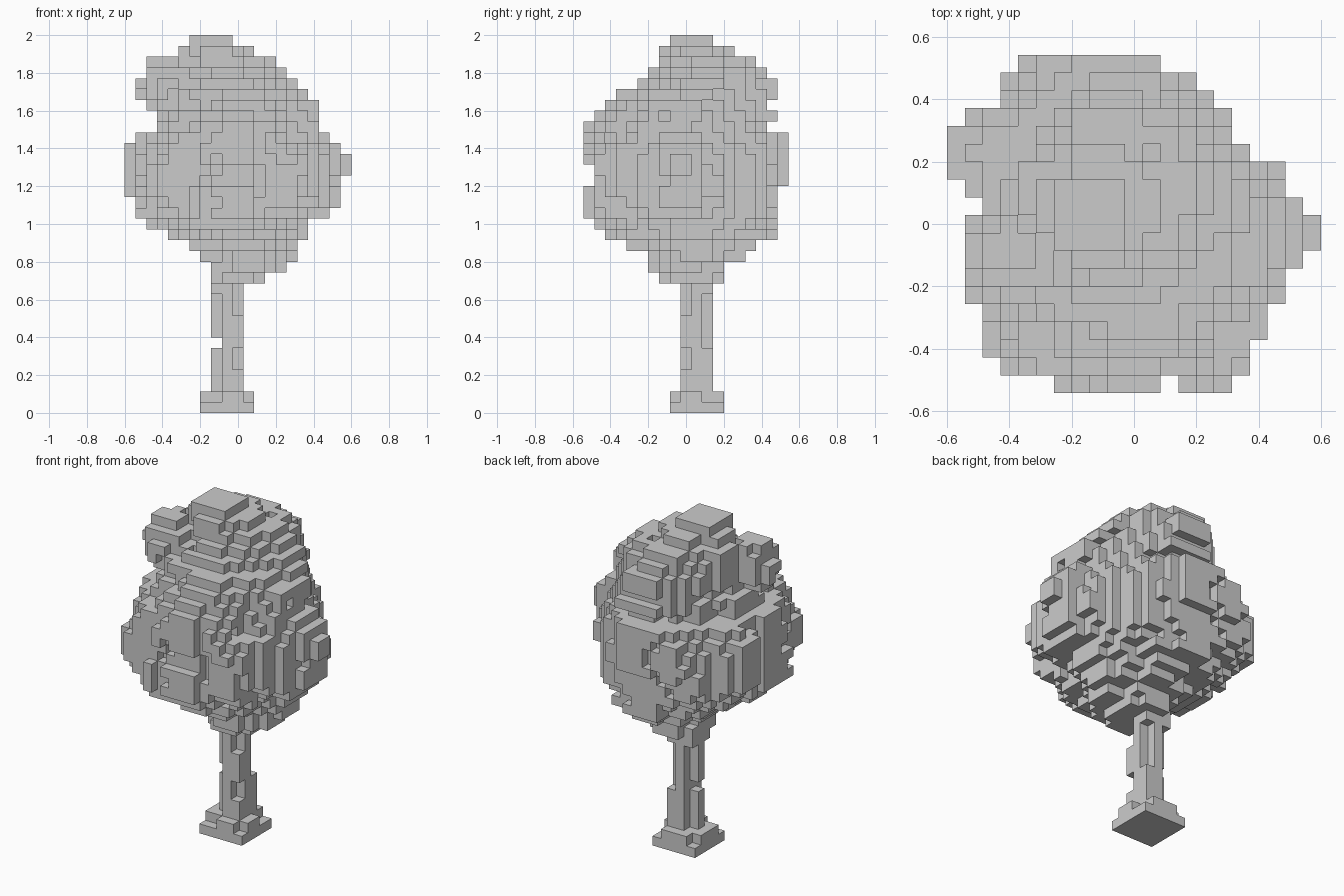
import bpy, bmesh, random
from mathutils import Vector, noise

if "Cube" in bpy.data.objects:
    bpy.data.objects.remove(bpy.data.objects["Cube"])

random.seed(4)
V = 2 / 35                      # voxel size
NX, NY = 21, 19                 # voxel grid footprint


def voxel_object(name, cells):
    """Turn a set of grid cells into one mesh made of its outer faces."""
    bm = bmesh.new()
    verts = {}

    def vert(p):
        if p not in verts:
            verts[p] = bm.verts.new(((p[0] - NX / 2) * V, (p[1] - NY / 2) * V, p[2] * V))
        return verts[p]

    for c in sorted(cells):
        for axis in range(3):
            for side in (0, 1):
                n = list(c)
                n[axis] += 2 * side - 1
                if tuple(n) in cells:
                    continue
                u, w = (axis + 1) % 3, (axis + 2) % 3
                quad = []
                for a, b in ((0, 0), (1, 0), (1, 1), (0, 1)):
                    p = list(c)
                    p[axis] += side
                    p[u] += a
                    p[w] += b
                    quad.append(vert(tuple(p)))
                bm.faces.new(quad if side else quad[::-1])
    mesh = bpy.data.meshes.new(name)
    bm.to_mesh(mesh)
    bm.free()
    obj = bpy.data.objects.new(name, mesh)
    bpy.context.collection.objects.link(obj)
    return obj


# Crown layers from the top down: x start, x end, y start, y end
layers = [
    (6, 10, 8, 12), (5, 12, 7, 14), (2, 14, 7, 16), (2, 15, 6, 17),
    (1, 16, 5, 18), (1, 17, 3, 18), (2, 18, 2, 17), (3, 18, 1, 18),
    (3, 18, 0, 17), (1, 19, 0, 19), (0, 20, 0, 19), (0, 21, 0, 19),
    (0, 21, 1, 19), (0, 20, 1, 19), (0, 20, 0, 18), (1, 20, 0, 18),
    (1, 19, 0, 18), (2, 17, 1, 18), (4, 17, 2, 18), (6, 16, 4, 16),
    (7, 16, 6, 15), (8, 15, 6, 13), (8, 13, 7, 13)]

# Crown outline seen from above, back row to front row: x start, x end
plan = [
    (4, 12), (3, 14), (3, 15), (1, 16), (0, 16), (0, 17), (0, 19), (1, 19),
    (2, 20), (1, 21), (1, 21), (1, 20), (1, 19), (1, 19), (2, 18), (2, 18),
    (2, 17), (3, 17), (6, 16)]

# Leaf clumps bulging from the crown: x, y, z, radius
clumps = [(3.6, 7.8, 30.6, 2.7), (3, 13.5, 22.5, 3.4), (5, 15.3, 21, 3),
          (15, 3, 22.5, 2.9), (5, 3.3, 21.3, 2.9), (8, 15.5, 30, 2.8),
          (6, 17.3, 23, 2)]

# How far the crown reaches along four diagonals: direction, then (height, reach)
diagonals = [
    ((.83, .56), [(.7, .25), (.86, .34), (1.04, .49), (1.23, .51), (1.35, .46),
                  (1.47, .41), (1.72, .34), (1.87, .32), (2, .2)]),
    ((-.83, -.56), [(.7, .25), (.86, .49), (1.04, .61), (1.23, .65), (1.35, .62),
                    (1.55, .46), (1.75, .53), (1.88, .5), (2, .35)]),
    ((.64, -.77), [(.7, .25), (.85, .42), (1.1, .56), (1.34, .61), (1.53, .53),
                   (1.65, .4), (1.83, .26), (2, .2)]),
    ((-.64, .77), [(.7, .25), (.85, .46), (1, .63), (1.22, .66), (1.45, .6),
                   (1.56, .45), (1.74, .47), (1.9, .35), (2, .3)])]


def reach(table, h):
    for (h0, r0), (h1, r1) in zip(table, table[1:]):
        if h <= h1:
            return r0 + (r1 - r0) * max(0, h - h0) / (h1 - h0)
    return table[-1][1]


def in_crown(x, y, z, row, box):
    x0, x1, y0, y1 = box
    if 2 <= row <= 6:           # only the side clump reaches further left here
        x0 = 4
    hx, hy = (x1 - x0) / 2, (y1 - y0) / 2
    px, py = x + .5, y + .5
    dx, dy = abs(px - x0 - hx), abs(py - y0 - hy)
    # leaf pads that keep the widest point of each layer
    if (dx < hx and dy < 1.6) or (dy < hy and dx < 1.6):
        return True
    for (ux, uy), table in diagonals:
        along = ((px - NX / 2) * ux + (py - NY / 2) * uy) * V
        if along > reach(table, (z + .5) * V) - .025:
            return False
    for cx, cy, cz, r in clumps:
        if (px - cx) ** 2 + (py - cy) ** 2 + (z + .5 - cz) ** 2 < r * r:
            return True
    e = 2.15 if 9 <= row <= 15 else 1.9
    d = ((dx / hx) ** e + (dy / hy) ** e) ** (1 / e)
    bump = 1.7 * noise.noise(Vector((x, y, z * .8)) * .43) + random.uniform(-.45, .45) - .4
    return d < 1 + bump / max(hx, hy, 4)


# Foliage
leaves = set()
for row, box in enumerate(layers):
    z = 34 - row
    for y in range(box[2], box[3]):
        left, right = plan[NY - 1 - y]
        for x in range(max(left, box[0]), min(right, box[1])):
            if in_crown(x, y, z, row, box):
                leaves.add((x, y, z))


def neighbours(c, cells):
    x, y, z = c
    return sum(n in cells for n in ((x + 1, y, z), (x - 1, y, z), (x, y + 1, z),
                                    (x, y - 1, z), (x, y, z + 1), (x, y, z - 1)))


leaves = {c for c in leaves if neighbours(c, leaves) >= 2}
leaves -= {(12, 0, z) for z in range(18, 28)}
voxel_object("foliage", leaves)

# Trunk: 3 x 3 column with bark pieces missing at the corners
trunk = {(x, y, z) for x in (8, 9, 10) for y in (9, 10, 11) for z in range(2, 13)}
trunk -= {(8, y, 6) for y in (9, 10, 11)}
trunk -= {(8, 9, z) for z in range(2, 11)}
trunk -= {(8, 11, z) for z in range(2, 11)}
trunk -= {(10, 9, z) for z in (4, 5, 9, 10, 11)}
trunk -= {(10, 11, z) for z in (6, 7, 8, 9, 10)}
# Root flare, two layers with a few corners knocked out of the upper one
trunk |= {(x, y, z) for x in range(7, 12) for y in range(8, 13) for z in (0, 1)}
trunk -= {(11, 8, 1), (7, 8, 1), (11, 12, 1), (11, 11, 1), (7, 12, 1), (8, 8, 1)}
voxel_object("trunk", trunk - leaves)
